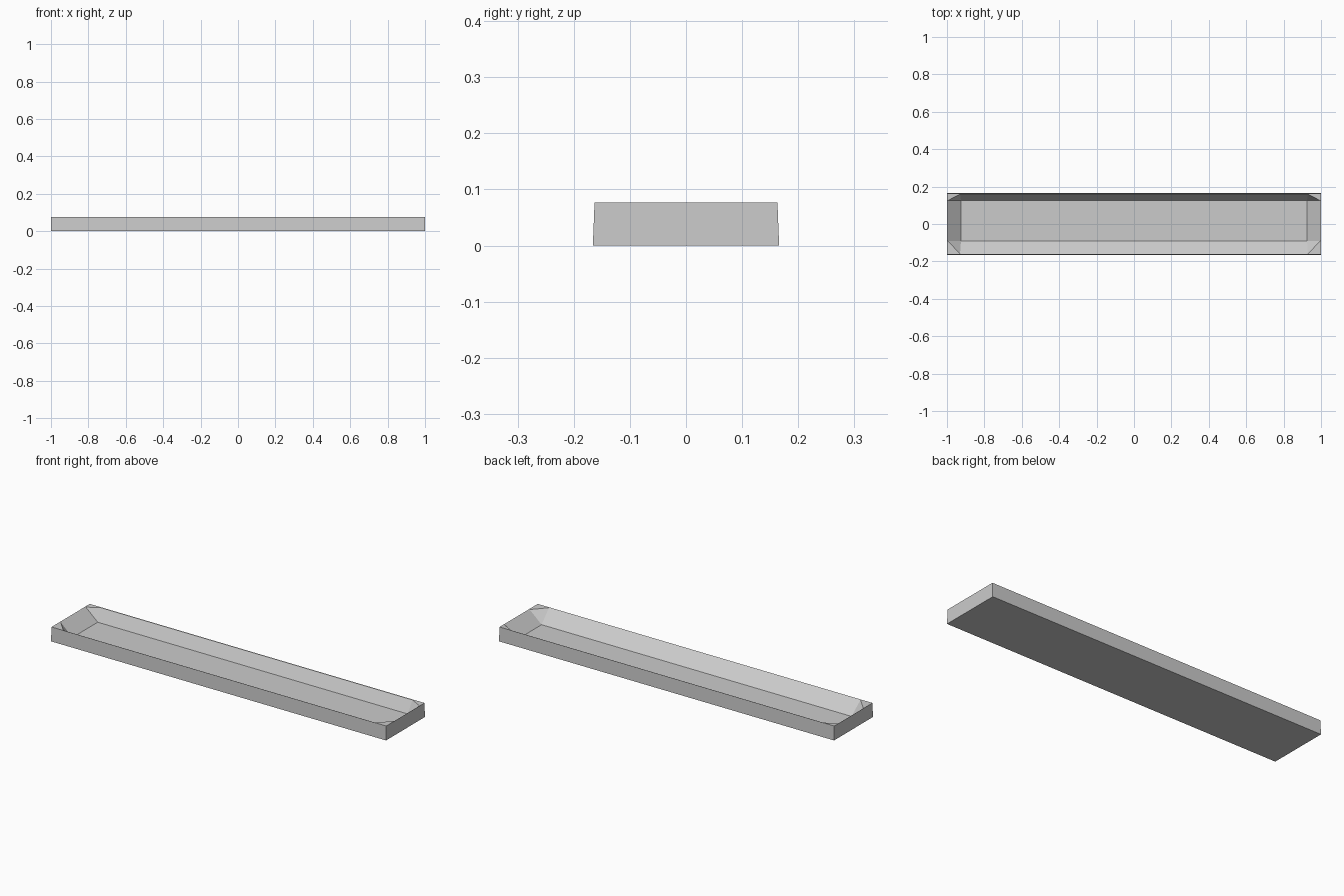
import bpy, bmesh

if "Cube" in bpy.data.objects:
    bpy.data.objects.remove(bpy.data.objects["Cube"])

# Shallow tray: drafted outer walls, thin rim, sloping inner walls, cut corners
FLOOR_X, FLOOR_Z = 0.925, 0.012
FLOOR_Y = {-1: -0.09, 1: 0.125}
LIP = 0.003

bm = bmesh.new()
corners = [(-1, -1), (1, -1), (1, 1), (-1, 1)]
bottom, top, floor, end_pts, side_pts = [], [], [], [], []
for sx, sy in corners:
    bottom.append(bm.verts.new((sx, sy * 0.166, 0)))
    top.append(bm.verts.new((sx * 0.999, sy * 0.163, 0.0765)))
    floor.append(bm.verts.new((sx * FLOOR_X, FLOOR_Y[sy], FLOOR_Z)))
    # ends of the corner cut on the short and long rims
    end_pts.append(bm.verts.new((sx * (0.999 - LIP), FLOOR_Y[sy], 0.0745)))
    side_pts.append(bm.verts.new((sx * 0.93, sy * (0.163 - LIP), 0.0755)))

bm.faces.new(bottom)
bm.faces.new(floor)
for i in range(4):
    j = (i + 1) % 4
    # long walls run between side points, short walls between end points
    a, b = (side_pts[i], side_pts[j]) if i % 2 == 0 else (end_pts[i], end_pts[j])
    bm.faces.new((bottom[i], bottom[j], top[j], top[i]))
    bm.faces.new((top[i], top[j], b, a))
    bm.faces.new((a, b, floor[j], floor[i]))
    # flat corner web and sloping corner facet
    bm.faces.new((top[i], end_pts[i], side_pts[i]))
    bm.faces.new((end_pts[i], floor[i], side_pts[i]))
bmesh.ops.recalc_face_normals(bm, faces=bm.faces)

mesh = bpy.data.meshes.new("tray")
bm.to_mesh(mesh)
bm.free()
bpy.context.collection.objects.link(bpy.data.objects.new("tray", mesh))
